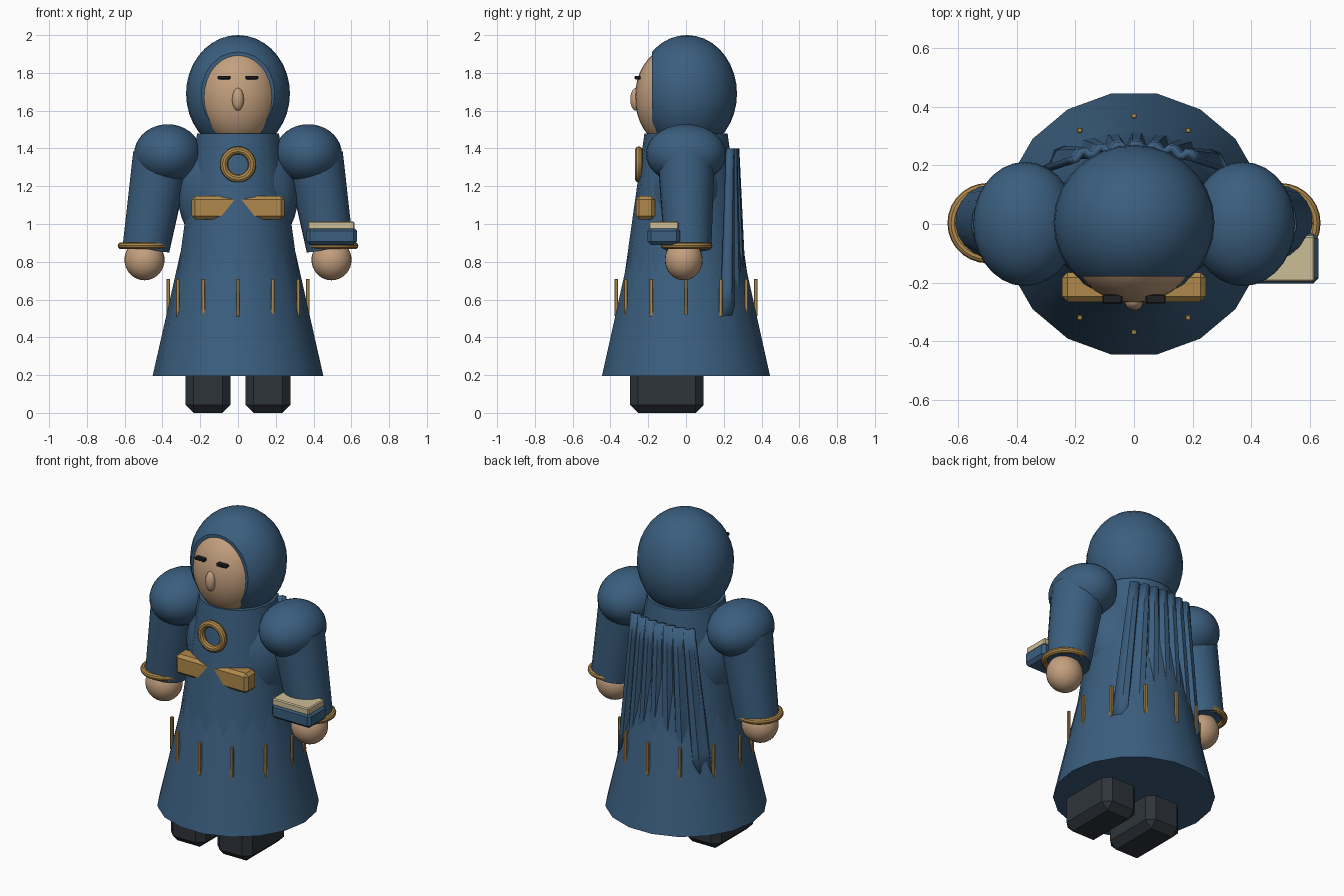
import bpy, bmesh, math
from mathutils import Matrix, Vector

if "Cube" in bpy.data.objects:
    bpy.data.objects.remove(bpy.data.objects["Cube"])


def material(name, rgb):
    m = bpy.data.materials.new(name)
    m.diffuse_color = (*rgb, 1)
    m.use_nodes = True
    m.node_tree.nodes["Principled BSDF"].inputs["Base Color"].default_value = m.diffuse_color
    return m


BLUE = material("robe blue", (0.043, 0.112, 0.21))
SKIN = material("skin", (0.55, 0.35, 0.21))
GOLD = material("gold", (0.43, 0.25, 0.07))
DARK = material("boot charcoal", (0.027, 0.034, 0.042))
INK = material("brow black", (0.013, 0.014, 0.018))
CREAM = material("page cream", (0.6, 0.51, 0.3))


def finish(name, bm, mat, smooth=True):
    bmesh.ops.recalc_face_normals(bm, faces=bm.faces)
    me = bpy.data.meshes.new(name)
    bm.to_mesh(me)
    bm.free()
    ob = bpy.data.objects.new(name, me)
    bpy.context.collection.objects.link(ob)
    me.materials.append(mat)
    if smooth:
        bpy.ops.object.select_all(action='DESELECT')
        ob.select_set(True)
        bpy.context.view_layer.objects.active = ob
        bpy.ops.object.shade_smooth_by_angle(angle=math.radians(35))
    return ob


def ellipsoid(name, center, radii, mat, cut_y=None):
    bm = bmesh.new()
    bmesh.ops.create_uvsphere(bm, u_segments=28, v_segments=18, radius=1)
    bmesh.ops.transform(bm, matrix=Matrix.Translation(center) @ Matrix.Diagonal((*radii, 1)),
                        verts=bm.verts)
    if cut_y is not None:
        cut = bmesh.ops.bisect_plane(bm, geom=bm.verts[:] + bm.edges[:] + bm.faces[:],
                                     plane_co=(0, cut_y, 0), plane_no=(0, -1, 0), clear_outer=True)
        edges = [e for e in cut["geom_cut"] if isinstance(e, bmesh.types.BMEdge)]
        bmesh.ops.holes_fill(bm, edges=edges, sides=0)
    return finish(name, bm, mat)


def box(name, lo, hi, mat, bevel=0.0):
    bm = bmesh.new()
    bmesh.ops.create_cube(bm, size=1)
    for v in bm.verts:
        v.co = [(a + b) / 2 + c * (b - a) for a, b, c in zip(lo, hi, v.co)]
    if bevel:
        bmesh.ops.bevel(bm, geom=bm.edges[:], offset=bevel, segments=1, affect='EDGES')
    return finish(name, bm, mat, smooth=False)


def tube(name, start, end, r1, r2, mat, sides=18, turn=0.0):
    """Closed tapered tube between two points."""
    a, b = Vector(start), Vector(end)
    bm = bmesh.new()
    bmesh.ops.create_cone(bm, cap_ends=True, segments=sides, radius1=r1, radius2=r2,
                          depth=(b - a).length)
    rot = Vector((0, 0, 1)).rotation_difference(b - a).to_matrix().to_4x4()
    bmesh.ops.transform(bm, matrix=Matrix.Translation((a + b) / 2) @ rot @ Matrix.Rotation(turn, 4, 'Z'),
                        verts=bm.verts)
    return finish(name, bm, mat)


def ring(name, center, major, minor, mat, upright=False):
    bm = bmesh.new()
    n, k = 28, 10
    rows = []
    for i in range(n):
        a = 2 * math.pi * i / n
        row = []
        for j in range(k):
            b = 2 * math.pi * j / k
            r = major + minor * math.cos(b)
            p = Vector((r * math.cos(a), r * math.sin(a), minor * math.sin(b)))
            if upright:
                p = Vector((p.x, p.z, p.y))
            row.append(bm.verts.new(p + Vector(center)))
        rows.append(row)
    for i in range(n):
        for j in range(k):
            p, q = rows[i], rows[(i + 1) % n]
            bm.faces.new((p[j], q[j], q[(j + 1) % k], p[(j + 1) % k]))
    return finish(name, bm, mat)


# robe: the two eighteen-sided cones are turned half a side apart,
# so they meet in a jagged hem
def aligned_cone(name, z1, z2, r1, r2, first):
    bm = bmesh.new()
    loops = []
    for z, r in ((z1, r1), (z2, r2)):
        loops.append([bm.verts.new((r * math.cos(first + i * math.tau / 18),
                                    r * math.sin(first + i * math.tau / 18), z)) for i in range(18)])
    for i in range(18):
        j = (i + 1) % 18
        bm.faces.new((loops[0][i], loops[0][j], loops[1][j], loops[1][i]))
    bm.faces.new(loops[0])
    bm.faces.new(loops[1])
    return finish(name, bm, BLUE)


aligned_cone("robe_skirt", 0.195, 1.10, 0.452, 0.248, 0)
aligned_cone("robe_top", 0.70, 1.48, 0.3294, 0.22, math.radians(10))
ellipsoid("torso", (0, 0, 1.15), (0.318, 0.215, 0.34), BLUE)

# hooded head
ellipsoid("hood", (0, 0.005, 1.69), (0.275, 0.265, 0.31), BLUE, cut_y=-0.18)
ellipsoid("face", (0, -0.08, 1.672), (0.213, 0.19, 0.26), SKIN)
ellipsoid("nose", (0, -0.265, 1.66), (0.031, 0.03, 0.06), SKIN)

# medallion and belt
ring("medallion", (0, -0.25, 1.315), 0.075, 0.021, GOLD, upright=True)
box("belt", (-0.245, -0.266, 1.025), (0.245, -0.165, 1.147), GOLD, 0.018)

# paired parts
for side, s in (("left", -1), ("right", 1)):
    xs = lambda a, b: (min(s * a, s * b), max(s * a, s * b))
    x0, x1 = xs(0.04, 0.108)
    box(side + "_eye", (x0, -0.272, 1.766), (x1, -0.24, 1.784), INK, 0.004)
    ellipsoid(side + "_shoulder", (s * 0.372, 0, 1.37), (0.178, 0.212, 0.158), BLUE)
    tube(side + "_sleeve", (s * 0.405, 0, 1.36), (s * 0.487, 0.01, 0.87), 0.152, 0.125, BLUE, 20)
    ring(side + "_cuff", (s * 0.5, 0.003, 0.885), 0.119, 0.018, GOLD)
    ellipsoid(side + "_hand", (s * 0.495, -0.012, 0.81), (0.106, 0.1, 0.108), SKIN)
    x0, x1 = xs(0.04, 0.277)
    box(side + "_boot", (x0, -0.296, 0), (x1, 0.093, 0.24), DARK, 0.042)

# gold trim bars around the skirt
for i in range(12):
    a = i * math.tau / 12
    x, y = 0.369 * math.cos(a), 0.369 * math.sin(a)
    box("trim_bar_%d" % (i + 1), (x - 0.009, y - 0.009, 0.51), (x + 0.009, y + 0.009, 0.71), GOLD, 0.003)

# book in the hand
box("book_cover", (0.362, -0.203, 0.89), (0.63, -0.032, 0.982), BLUE, 0.018)
box("book_pages", (0.37, -0.197, 0.97), (0.617, -0.04, 1.013), CREAM, 0.006)

# pleated cape, curved around the back
bm = bmesh.new()
cols, rows = 28, 6
grid = []
for r in range(rows + 1):
    t = r / rows
    line = []
    for c in range(cols + 1):
        u = 2 * c / cols - 1
        pleat = (0.009 + 0.008 * t) * (1 if (c // 2) % 2 else -1)
        y = 0.262 + 0.035 * t - (0.035 + 0.06 * t) * u * u + pleat
        line.append(bm.verts.new((u * (0.21 + 0.1 * t), y, 1.4 - 0.885 * t)))
    grid.append(line)
for r in range(rows):
    for c in range(cols):
        bm.faces.new((grid[r][c], grid[r][c + 1], grid[r + 1][c + 1], grid[r + 1][c]))
cape = finish("cape", bm, BLUE)
thick = cape.modifiers.new("thickness", 'SOLIDIFY')
thick.thickness = 0.025
thick.offset = 0
